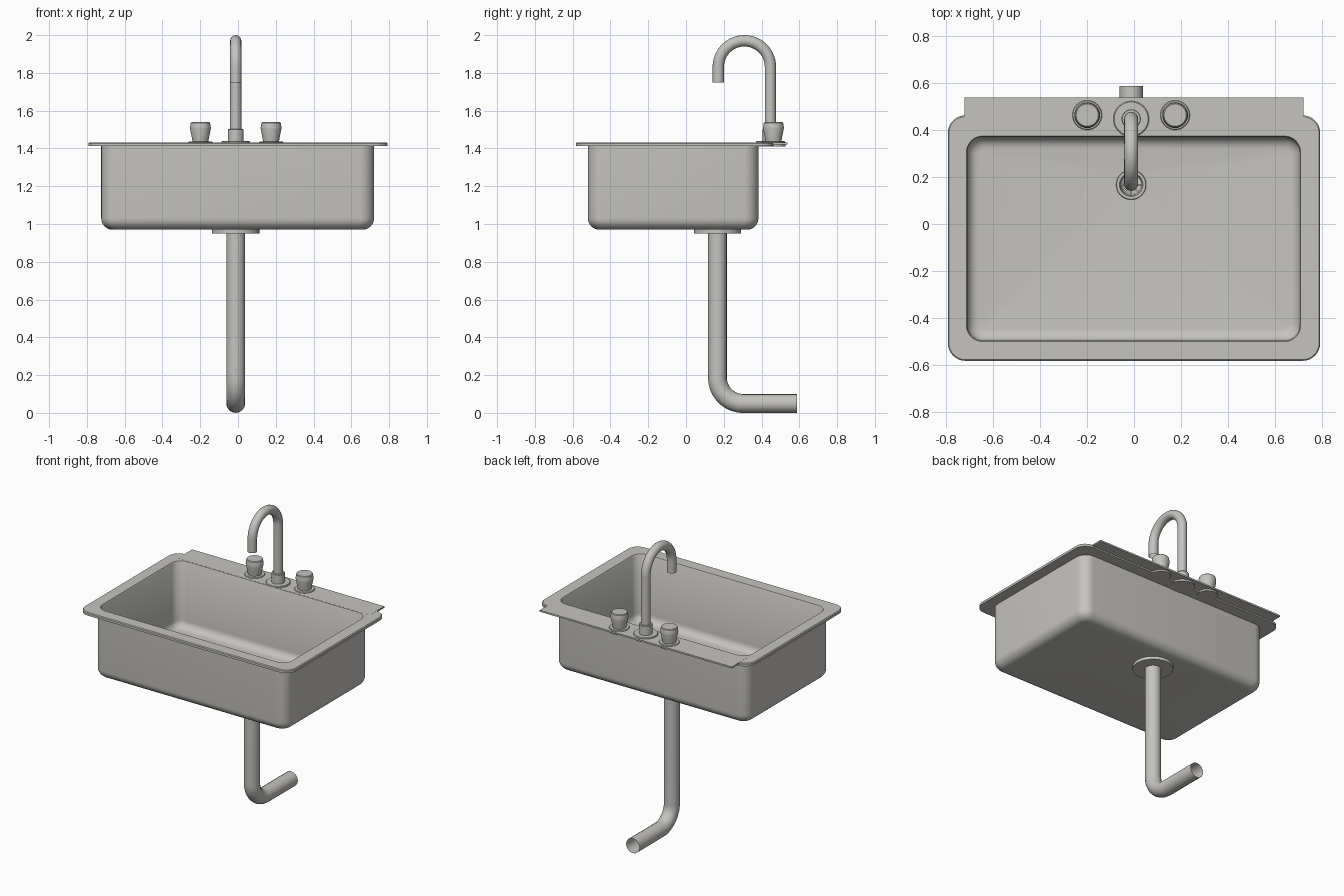
import bpy, bmesh
from math import sin, cos, pi

old = bpy.data.objects.get("Cube")
if old:
    bpy.data.objects.remove(old, do_unlink=True)

steel = bpy.data.materials.new("brushed steel")
steel.use_nodes = True
steel.diffuse_color = (0.56, 0.55, 0.52, 1)
steel.node_tree.nodes["Principled BSDF"].inputs["Base Color"].default_value = (0.56, 0.55, 0.52, 1)

PIPE_X, DRAIN_Y, TAP_Y = -0.012, 0.167, 0.447
RIM_TOP, RIM_BOTTOM = 1.432, 1.412


def finish(obj, angle=35):
    obj.data.materials.clear()
    obj.data.materials.append(steel)
    bpy.ops.object.select_all(action='DESELECT')
    obj.select_set(True)
    bpy.context.view_layer.objects.active = obj
    bpy.ops.object.shade_smooth_by_angle(angle=angle * pi / 180)
    return obj


def mesh_object(name, bm, angle=35):
    bmesh.ops.remove_doubles(bm, verts=bm.verts, dist=0.0001)
    bmesh.ops.recalc_face_normals(bm, faces=bm.faces)
    mesh = bpy.data.meshes.new(name)
    bm.to_mesh(mesh)
    bm.free()
    obj = bpy.data.objects.new(name, mesh)
    bpy.context.collection.objects.link(obj)
    return finish(obj, angle)


def bridge(bm, a, b):
    for i in range(len(a)):
        j = (i + 1) % len(a)
        bm.faces.new((a[i], a[j], b[j], b[i]))


def rounded_ring(bm, cx, cy, hx, hy, r, z, steps=8):
    """Rounded rectangle; half sizes equal to r give a circle."""
    ring = []
    for k, (sx, sy) in enumerate([(1, 1), (-1, 1), (-1, -1), (1, -1)]):
        for i in range(steps + 1):
            a = (k + i / steps) * pi / 2
            ring.append(bm.verts.new((cx + sx * (hx - r) + r * cos(a),
                                      cy + sy * (hy - r) + r * sin(a), z)))
    return ring


def lathe(name, x, y, profile, sides=32, angle=35):
    """Turn a (radius, z) profile; a zero radius closes the end."""
    bm = bmesh.new()
    rings = [[bm.verts.new((x + max(r, 0.00001) * cos(2 * pi * i / sides),
                            y + max(r, 0.00001) * sin(2 * pi * i / sides), z))
              for i in range(sides)] for r, z in profile]
    for a, b in zip(rings, rings[1:]):
        bridge(bm, a, b)
    return mesh_object(name, bm, angle)


def tube(name, points, radius):
    """Open-ended round tube along a path."""
    curve = bpy.data.curves.new(name, 'CURVE')
    curve.dimensions = '3D'
    curve.bevel_depth = radius
    curve.bevel_resolution = 6
    spline = curve.splines.new('POLY')
    spline.points.add(len(points) - 1)
    for p, co in zip(spline.points, points):
        p.co = (*co, 1)
    obj = bpy.data.objects.new(name, curve)
    bpy.context.collection.objects.link(obj)
    bpy.ops.object.select_all(action='DESELECT')
    obj.select_set(True)
    bpy.context.view_layer.objects.active = obj
    bpy.ops.object.convert(target='MESH')
    return finish(bpy.context.object, 40)


def arc(cy, cz, r, start, end, steps=16):
    angles = [(start + (end - start) * i / steps) * pi / 180 for i in range(steps + 1)]
    return [(PIPE_X, cy + r * cos(a), cz + r * sin(a)) for a in angles]


# Basin: one closed shell from the drain edge, over the rim, back to the drain
sections = [(PIPE_X, DRAIN_Y, 0.05, 0.05, 0.05, 0.978)]
inner, outer = (-0.002, -0.063), (-0.002, -0.068)
for i in range(7):
    a = i / 6 * pi / 2
    inset = 0.05 * (1 - sin(a))
    sections.append((*inner, 0.707 - inset, 0.433 - inset, 0.065 - inset * 0.7, 0.983 + 0.05 * (1 - cos(a))))
sections += [
    (*inner, 0.707, 0.433, 0.065, RIM_TOP - 0.006),
    (*inner, 0.711, 0.437, 0.069, RIM_TOP),
    (0, -0.06, 0.787, 0.517, 0.07, RIM_TOP),
    (0, -0.06, 0.792, 0.522, 0.075, RIM_TOP - 0.005),
    (0, -0.06, 0.792, 0.522, 0.075, RIM_BOTTOM),
    (*outer, 0.722, 0.451, 0.075, RIM_BOTTOM),
]
for i in range(9):
    a = i / 8 * pi / 2
    inset = 0.06 * (1 - cos(a))
    sections.append((*outer, 0.722 - inset, 0.451 - inset, 0.075 - inset * 0.7, 1.03 - 0.06 * sin(a)))
sections.append((PIPE_X, DRAIN_Y, 0.05, 0.05, 0.05, 0.97))
bm = bmesh.new()
rings = [rounded_ring(bm, *s) for s in sections]
for a, b in zip(rings, rings[1:] + rings[:1]):
    bridge(bm, a, b)
mesh_object("basin", bm)

# Back ledge that carries the tap
bm = bmesh.new()
bmesh.ops.create_cube(bm, size=1)
for v in bm.verts:
    v.co = (v.co.x * 1.44, 0.46 + v.co.y * 0.156, 1.427 + v.co.z * 0.0108)
mesh_object("back_ledge", bm)

# Drain: seat ring, strainer and the flange underneath
lathe("drain_ring", PIPE_X, DRAIN_Y, [(0.064, 0.978), (0.062, 0.988), (0.05, 0.988), (0.044, 0.97)])
lathe("strainer_hub", PIPE_X, DRAIN_Y, [(0, 0.968), (0.016, 0.968), (0.016, 0.978), (0, 0.978)], 16)
bm = bmesh.new()
for i in range(8):
    a = i * pi / 4
    bar = bmesh.ops.create_cube(bm, size=1)["verts"]
    for v in bar:
        u, w = 0.031 + v.co.x * 0.034, v.co.y * 0.007
        v.co = (PIPE_X + u * cos(a) - w * sin(a), DRAIN_Y + u * sin(a) + w * cos(a), 0.972 + v.co.z * 0.006)
mesh_object("strainer_bars", bm)
lathe("drain_flange", PIPE_X, DRAIN_Y,
      [(0.05, 0.972), (0.125, 0.972), (0.125, 0.95), (0.05, 0.95)], 40)

# Waste pipe bending to the back
tube("waste_pipe", [(PIPE_X, DRAIN_Y, 0.972)] + arc(0.302, 0.185, 0.135, 180, 270)
     + [(PIPE_X, 0.587, 0.05)], 0.05)

# Gooseneck spout, with collar and base plate
tube("spout", [(PIPE_X, TAP_Y, 1.44)] + arc(0.309, 1.832, 0.138, 0, 180, 28)
     + [(PIPE_X, 0.171, 1.75)], 0.03)
lathe("spout_collar", PIPE_X, TAP_Y,
      [(0, 1.43), (0.041, 1.43), (0.041, 1.5), (0.038, 1.504), (0.028, 1.504)])
lathe("spout_base", PIPE_X, TAP_Y,
      [(0, 1.41), (0.076, 1.41), (0.076, 1.436), (0.072, 1.44), (0, 1.44)])

# Tap handles
for side, x in (("right", -0.199), ("left", 0.175)):
    lathe(side + "_handle_base", x, 0.463,
          [(0, 1.41), (0.063, 1.41), (0.063, 1.434), (0.06, 1.438), (0, 1.438)])
    lathe(side + "_handle", x, 0.463,
          [(0, 1.436), (0.042, 1.436), (0.045, 1.455), (0.055, 1.505),
           (0.055, 1.512), (0.051, 1.536), (0.047, 1.54), (0, 1.54)], 32, 25)
